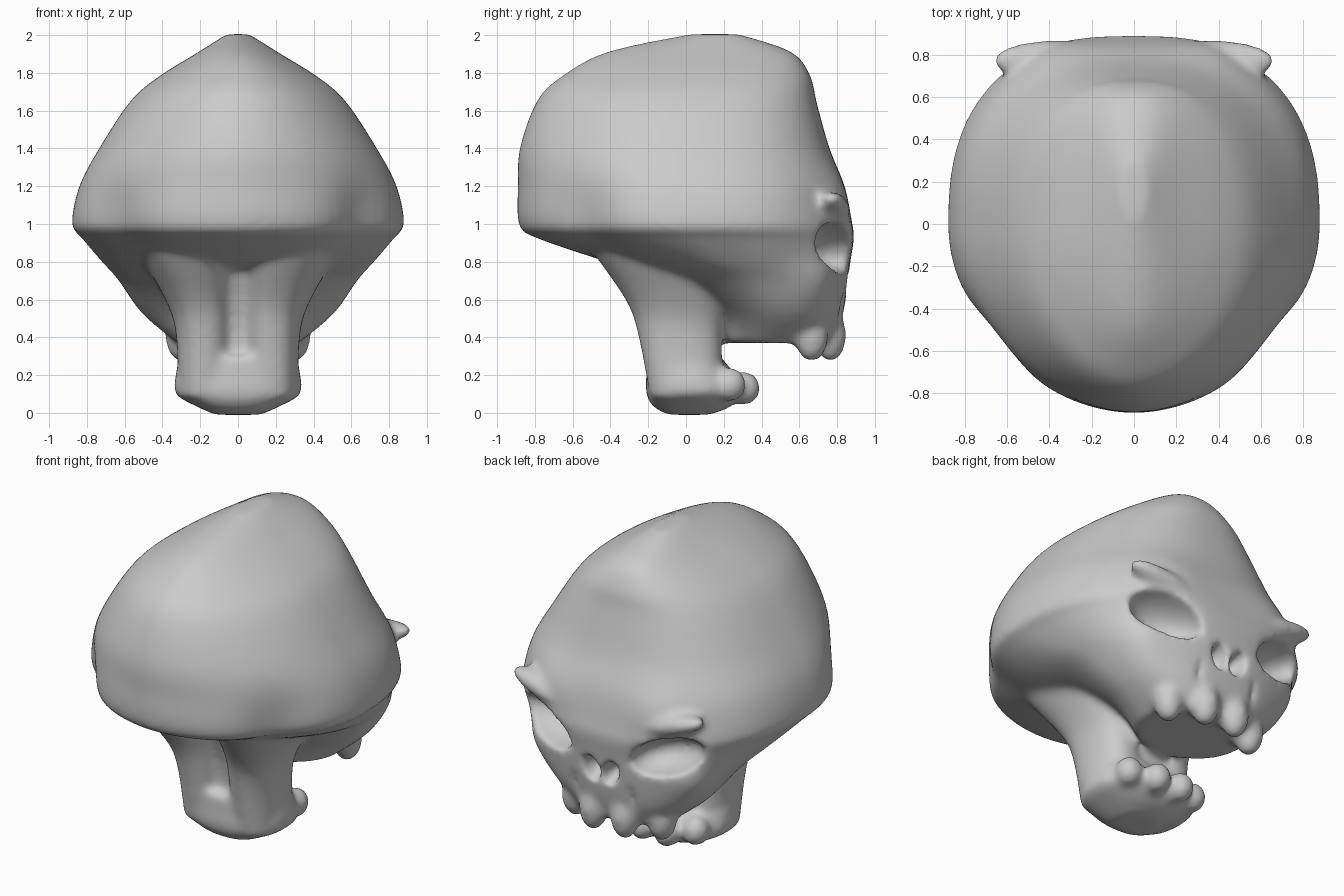
import bpy, bmesh, math
from mathutils import Vector

if "Cube" in bpy.data.objects:
    bpy.data.objects.remove(bpy.data.objects["Cube"])


def power(v, n):
    return math.copysign(abs(v) ** (2 / n), v)


def spline(rows, k, t):
    a, b, c, d = (rows[min(max(k + i, 0), len(rows) - 1)] for i in (-1, 0, 1, 2))
    return [0.5 * (2 * q + (r - p) * t + (2 * p - 5 * q + 4 * r - s) * t * t
                   + (3 * q - p - 3 * r + s) * t ** 3) for p, q, r, s in zip(a, b, c, d)]


def loft(bm, rows, n_face=2.3, n_rear=2.3, side=0, seg=72):
    """rows: height, half width, rear y, face y; side shifts the column off centre"""
    levels = [spline(rows, k, j / 4) for k in range(len(rows) - 1) for j in range(4)] + [rows[-1]]
    rings = []
    for z, w, rear, face in levels:
        ring = []
        for i in range(seg):
            a = math.tau * i / seg
            s, c = math.sin(a), math.cos(a)
            n = n_face if s > 0 else n_rear
            x = side * (w + 0.035) + w * power(c, n)
            y = (rear + face) / 2 + (face - rear) / 2 * power(s, n)
            ring.append(bm.verts.new((x, y, z)))
        rings.append(ring)
    for lo, hi in zip(rings, rings[1:]):
        for i in range(seg):
            j = (i + 1) % seg
            bm.faces.new((lo[i], lo[j], hi[j], hi[i]))
    bm.faces.new(rings[0][::-1])
    bm.faces.new(rings[-1])


def press(bm, pos, radius, push):
    """Push the surface out or in around a mirrored point"""
    for v in bm.verts:
        d = (Vector((abs(v.co.x), v.co.y, v.co.z)) - Vector(pos)).length
        out = Vector((v.co.x, v.co.y, 0)).normalized()
        v.co += out * push * math.exp(-(d / radius) ** 2)


def blobs(bm, loc, size, tilt=0):
    """A mirrored pair of tilted ellipsoids"""
    for side in (-1, 1):
        c, s = math.cos(side * tilt), math.sin(side * tilt)
        for v in bmesh.ops.create_uvsphere(bm, u_segments=24, v_segments=16, radius=1)["verts"]:
            x, y, z = (p * q for p, q in zip(v.co, size))
            v.co = (side * loc[0] + c * x - s * z, loc[1] + y, loc[2] + s * x + c * z)


def make(name, bm):
    bmesh.ops.recalc_face_normals(bm, faces=bm.faces)
    me = bpy.data.meshes.new(name)
    bm.to_mesh(me)
    bm.free()
    ob = bpy.data.objects.new(name, me)
    bpy.context.collection.objects.link(ob)
    return ob


# Cranium, cheeks and upper jaw
skull = bmesh.new()
loft(skull, [
    (0.37, 0.32, 0.20, 0.78),
    (0.52, 0.50, 0.16, 0.83),
    (0.70, 0.63, -0.10, 0.86),
    (0.80, 0.72, -0.42, 0.87),
    (0.93, 0.83, -0.80, 0.89),
    (1.00, 0.88, -0.885, 0.88),
    (1.20, 0.84, -0.89, 0.84),
    (1.40, 0.735, -0.88, 0.76),
    (1.65, 0.57, -0.79, 0.69),
    (1.78, 0.42, -0.66, 0.66),
    (1.91, 0.21, -0.42, 0.56),
    (2.005, 0.06, 0.02, 0.28),
], 2.5, 1.9)
press(skull, (0.62, -0.52, 1.0), 0.2, -0.06)
press(skull, (0.36, 0.80, 1.12), 0.16, 0.03)
press(skull, (0.55, 0.70, 0.69), 0.15, 0.04)

# Rear jaw columns flaring into the cranium underside
for side in (-1, 1):
    loft(skull, [
        (0.08, 0.14, -0.19, 0.20),
        (0.42, 0.147, -0.255, 0.19),
        (0.60, 0.175, -0.32, 0.22),
        (0.87, 0.25, -0.50, 0.25),
        (0.98, 0.26, -0.50, 0.25),
    ], side=side, seg=40)

# Web between the columns
loft(skull, [(0.1, 0.2, -0.15, 0.15), (0.5, 0.2, -0.17, 0.18), (0.95, 0.2, -0.36, 0.25)], 3, 3)

# Chin
loft(skull, [
    (-0.01, 0.12, -0.09, 0.12),
    (0.03, 0.21, -0.17, 0.23),
    (0.10, 0.33, -0.21, 0.29),
    (0.20, 0.33, -0.21, 0.26),
    (0.30, 0.31, -0.21, 0.18),
], 2.4, 2.6)

# Upper teeth, lower teeth, brows
blobs(skull, (0.11, 0.765, 0.41), (0.085, 0.085, 0.14))
blobs(skull, (0.30, 0.665, 0.41), (0.085, 0.09, 0.14))
blobs(skull, (0.085, 0.305, 0.13), (0.08, 0.09, 0.09))
blobs(skull, (0.235, 0.235, 0.15), (0.08, 0.085, 0.09))
blobs(skull, (0.38, 0.77, 1.07), (0.30, 0.10, 0.07), 0.25)

# Eye sockets, nose openings and grooves between teeth
holes = bmesh.new()
blobs(holes, (0.44, 0.83, 0.88), (0.24, 0.22, 0.12), 0.3)
blobs(holes, (0.065, 0.88, 0.70), (0.055, 0.13, 0.085), -0.3)
blobs(holes, (0.20, 0.86, 0.52), (0.03, 0.06, 0.14))
cutter = make("socket_cutter", holes)
cutter.hide_render = True
cutter.hide_viewport = True

body = make("skull", skull)


def remesh(size):
    m = body.modifiers.new("fuse", "REMESH")
    m.mode = "VOXEL"
    m.voxel_size = size
    m.use_smooth_shade = True


# Fuse the parts, hollow the face, then soften everything
remesh(0.02)
cut = body.modifiers.new("sockets", "BOOLEAN")
cut.operation = "DIFFERENCE"
cut.object = cutter
remesh(0.018)
soft = body.modifiers.new("soften", "SMOOTH")
soft.factor = 0.5
soft.iterations = 10
